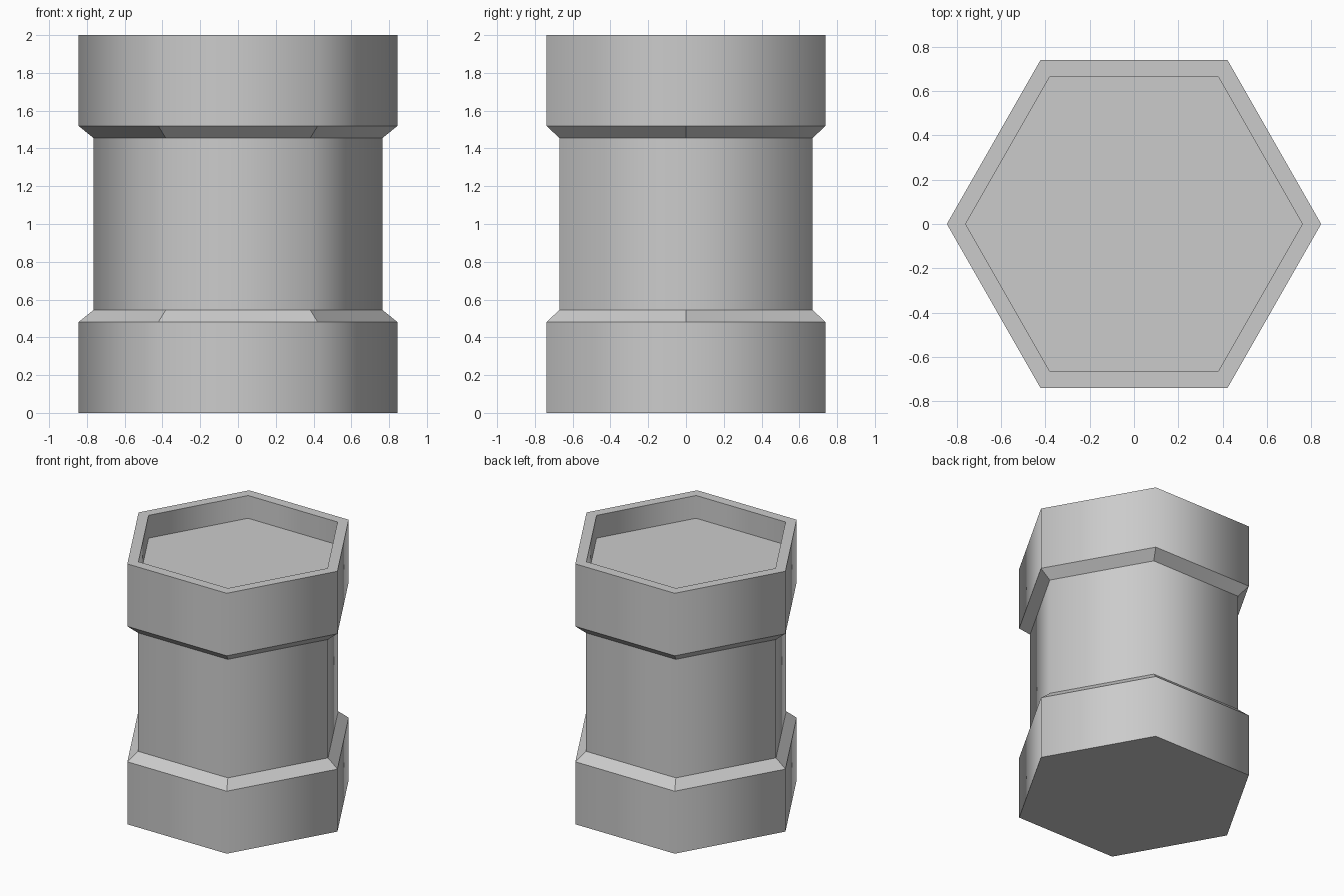
import bpy
import bmesh
import math

default = bpy.data.objects.get("Cube")
if default:
    bpy.data.objects.remove(default, do_unlink=True)

SIDES = 6
DEPTH_STRETCH = 1.011
COLLAR, WAIST = 0.845, 0.765

# Outer wall, chamfers, rim and recess as one radius / height profile
PROFILE = [(COLLAR, 0), (COLLAR, 0.48), (WAIST, 0.545), (WAIST, 1.455),
           (COLLAR, 1.52), (COLLAR, 2), (0.76, 2), (0.76, 1.825)]

grey = bpy.data.materials.new("plain grey")
grey.use_nodes = True
colour = (0.6, 0.6, 0.6, 1)
grey.diffuse_color = colour
grey.node_tree.nodes["Principled BSDF"].inputs["Base Color"].default_value = colour


def ring(bm, radius, z):
    angles = [math.tau * i / SIDES for i in range(SIDES)]
    return [bm.verts.new((radius * math.cos(a),
                          radius * math.sin(a) * DEPTH_STRETCH, z)) for a in angles]


bm = bmesh.new()
rings = [ring(bm, r, z) for r, z in PROFILE]
for low, high in zip(rings, rings[1:]):
    for i in range(SIDES):
        j = (i + 1) % SIDES
        bm.faces.new((low[i], low[j], high[j], high[i]))

# Closed base and recess floor
bm.faces.new(rings[0][::-1])
bm.faces.new(rings[-1])
bm.normal_update()

# Upright walls shade smoothly around; chamfers, rim and caps stay flat
for face in bm.faces:
    face.smooth = abs(face.normal.z) < 0.01
for edge in bm.edges:
    edge.smooth = all(f.smooth for f in edge.link_faces)

mesh = bpy.data.meshes.new("hexagonal_canister")
bm.to_mesh(mesh)
bm.free()
mesh.materials.append(grey)
canister = bpy.data.objects.new("hexagonal_canister", mesh)
bpy.context.collection.objects.link(canister)
